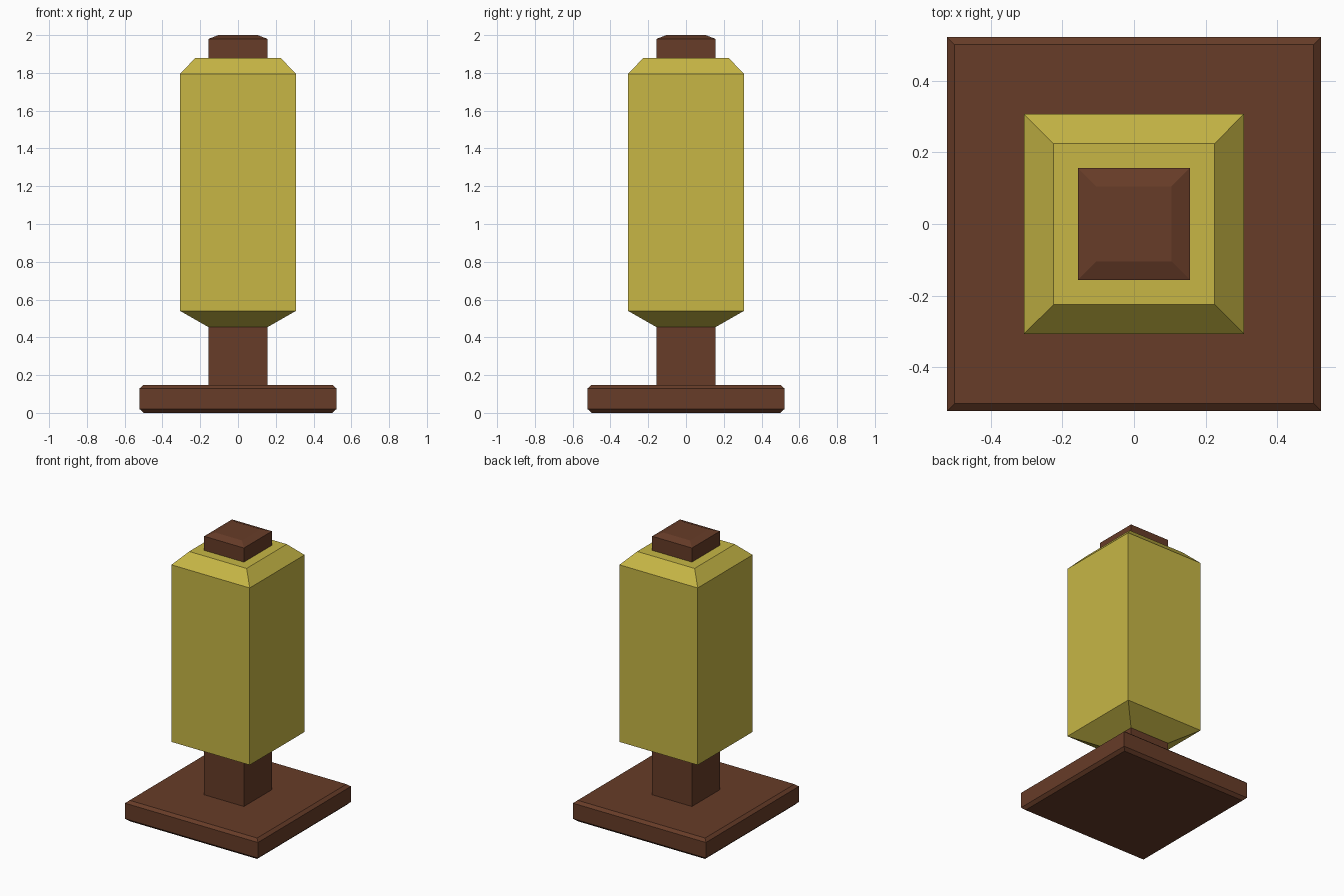
import bpy, bmesh

if "Cube" in bpy.data.objects:
    bpy.data.objects.remove(bpy.data.objects["Cube"])


def material(name, color):
    m = bpy.data.materials.new(name)
    m.diffuse_color = (*color, 1)
    m.use_nodes = True
    m.node_tree.nodes["Principled BSDF"].inputs["Base Color"].default_value = m.diffuse_color
    return m


def square_loft(name, profile, mat):
    """Stack square rings given as (half width, z), closed at both ends."""
    bm = bmesh.new()
    rings = [[bm.verts.new((sx * h, sy * h, z))
              for sx, sy in ((-1, -1), (1, -1), (1, 1), (-1, 1))]
             for h, z in profile]
    for low, high in zip(rings, rings[1:]):
        for i in range(4):
            j = (i + 1) % 4
            bm.faces.new((low[i], low[j], high[j], high[i]))
    bm.faces.new(rings[0][::-1])
    bm.faces.new(rings[-1])
    mesh = bpy.data.meshes.new(name)
    bm.to_mesh(mesh)
    bm.free()
    mesh.materials.append(mat)
    obj = bpy.data.objects.new(name, mesh)
    bpy.context.collection.objects.link(obj)
    return obj


wood = material("brown_wood", (0.135, 0.045, 0.021))
straw = material("yellow_straw", (0.57, 0.47, 0.06))

# Bevelled floor plate
square_loft("base_plate", [(0.50, 0), (0.521, 0.02), (0.521, 0.13), (0.50, 0.148)], wood)

# Central post, running through the padding to a bevelled tip
square_loft("post", [(0.156, 0.14), (0.156, 1.98), (0.104, 2.0)], wood)

# Padded body with tapered ends
square_loft("padded_body", [(0.158, 0.455), (0.307, 0.54), (0.307, 1.795), (0.225, 1.88)], straw)
